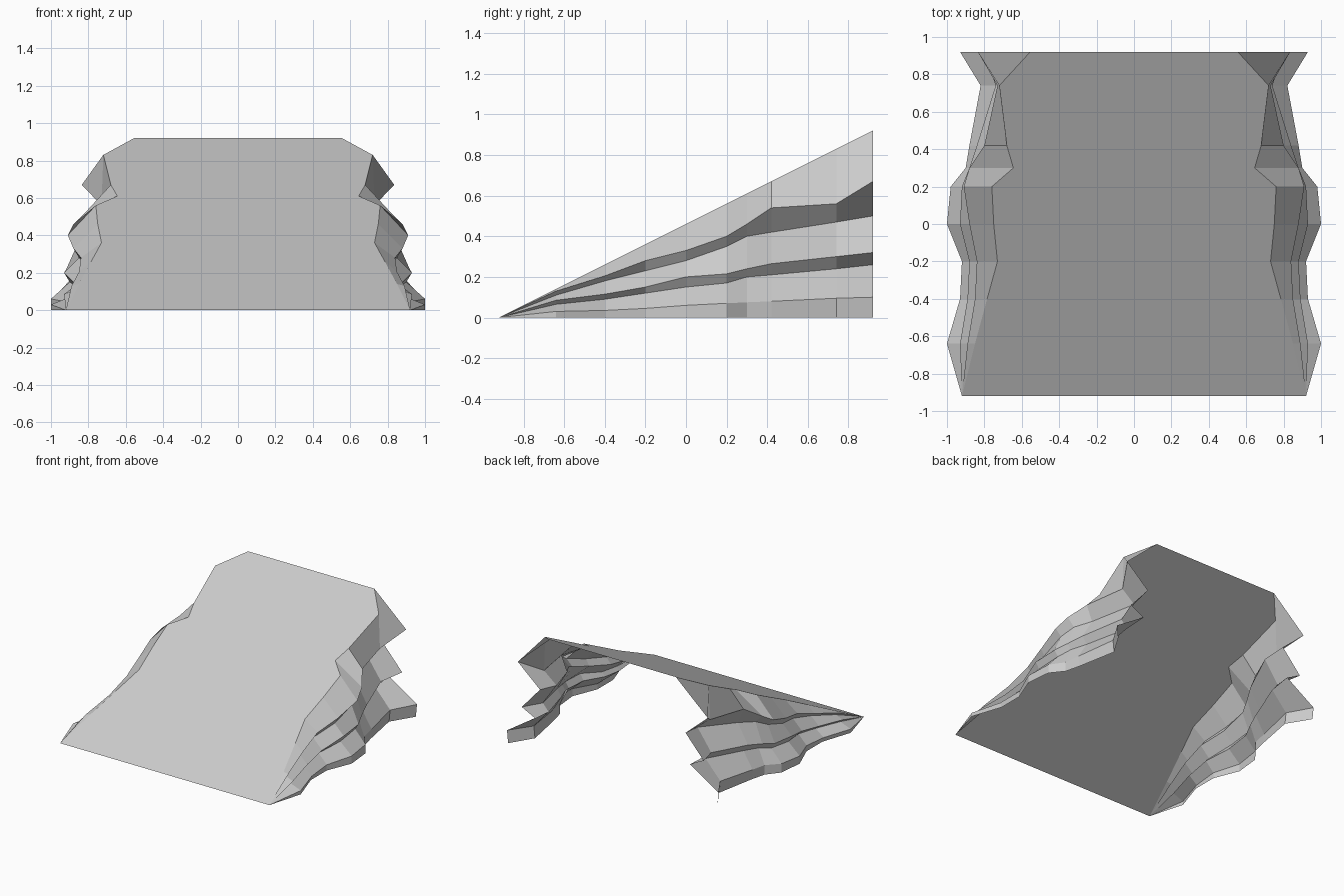
import bpy

if "Cube" in bpy.data.objects:
    bpy.data.objects.remove(bpy.data.objects["Cube"])

# Stations along the ramp; both sides converge at one point at the front
YS = [-.64, -.4, -.2, 0, .2, .3, .42, .74, .92]
HALF = .92


def slope(y):
    return (y + HALF) / 2


# Rock strata rows, top to bottom: (x values, z values) at each station
ROWS = [
    ([.85, .785, .73, .75, .76, .645, .68, .72, .555], [slope(y) for y in YS]),
    ([.89, .85, .84, .88, .91, .88, .80, .73, .835],
     [.13, .205, .28, .33, .40, .46, .54, .56, .67]),
    ([.87, .82, .80, .85, .86, .82, .75, .62, .64],
     [.11, .18, .23, .28, .35, .40, .42, .47, .50]),
    ([.93, .89, .88, .93, .92, .88, .84, .74, .80],
     [.085, .115, .15, .20, .215, .24, .265, .30, .32]),
    ([.91, .86, .85, .90, .89, .85, .80, .69, .68],
     [.065, .09, .12, .15, .17, .20, .21, .24, .26]),
    ([1.0, .93, .92, 1.0, .98, .90, .88, .82, .93],
     [.03, .035, .045, .06, .07, .075, .08, .095, .10]),
    ([1.0, .92, .92, 1.0, .98, .90, .87, .81, .92], [0] * 9),
]


def add_object(name, verts, faces):
    mesh = bpy.data.meshes.new(name)
    mesh.from_pydata(verts, [], faces)
    mesh.update()
    obj = bpy.data.objects.new(name, mesh)
    bpy.context.collection.objects.link(obj)
    return obj


# Rocky side walls: layered strips, mirrored across the ramp
n = len(YS)
tip = (HALF, -HALF, 0)
verts = [tip] + [(x, y, z) for xs, zs in ROWS for x, y, z in zip(xs, YS, zs)]
faces = []
for r in range(len(ROWS) - 1):
    a, b = 1 + r * n, 1 + (r + 1) * n
    faces.append((0, b, a))
    for i in range(n - 1):
        faces.append((a + i, b + i, b + i + 1, a + i + 1))
walls = add_object("rock_walls", verts, faces)
mirror = walls.modifiers.new("Mirror", 'MIRROR')
mirror.use_clip = False

# Flat sloping deck, one outline following the wall tops
right = [tip] + list(zip(ROWS[0][0], YS, ROWS[0][1]))
outline = right + [(-x, y, z) for x, y, z in reversed(right)]
m = len(outline)
add_object("ramp_deck", outline,
           [(i, i + 1, m - 2 - i, m - 1 - i) for i in range(len(right) - 1)])
